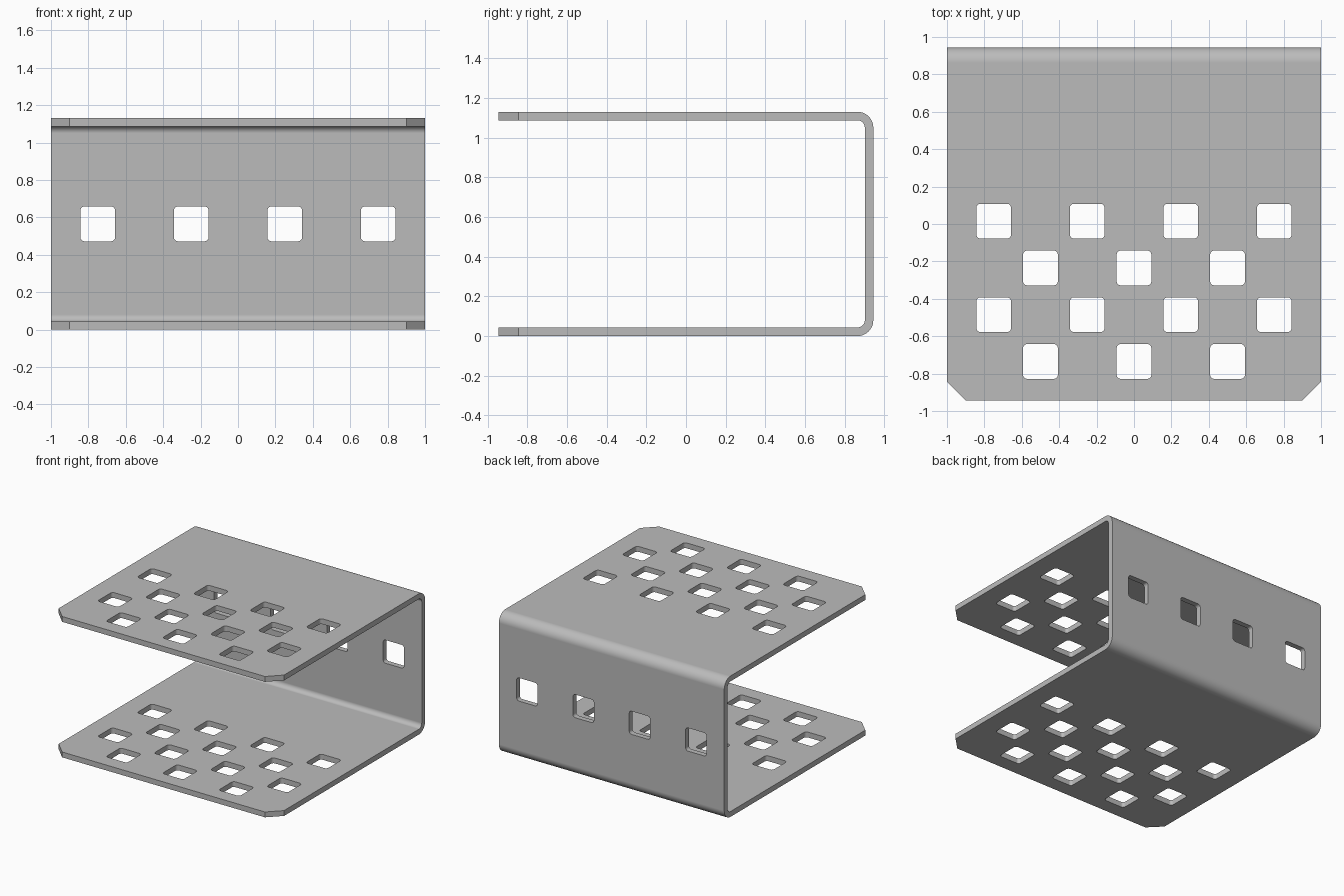
import bpy, bmesh
from math import cos, sin, pi

if "Cube" in bpy.data.objects:
    bpy.data.objects.remove(bpy.data.objects["Cube"])

HALF_W, HALF_D, HEIGHT = 1.0, 0.944, 1.13
THICK, BEND = 0.043, 0.08
HOLE, HOLE_R, CHAMFER = 0.186, 0.022, 0.1


def arc(cx, cy, r, start, end, steps):
    return [(cx + r * cos(start + (end - start) * i / steps),
             cy + r * sin(start + (end - start) * i / steps)) for i in range(steps + 1)]


def prism(bm, outline, low, high, place):
    """Extrude a 2D outline from low to high; place maps (u, v, w) to x, y, z."""
    rings = [[bm.verts.new(place(u, v, w)) for u, v in outline] for w in (low, high)]
    bm.faces.new(rings[0])
    bm.faces.new(rings[1])
    n = len(outline)
    for i in range(n):
        j = (i + 1) % n
        bm.faces.new((rings[0][i], rings[0][j], rings[1][j], rings[1][i]))


def finish(bm, name):
    bmesh.ops.recalc_face_normals(bm, faces=bm.faces)
    mesh = bpy.data.meshes.new(name)
    bm.to_mesh(mesh)
    bm.free()
    obj = bpy.data.objects.new(name, mesh)
    bpy.context.collection.objects.link(obj)
    return obj


def rounded_square(cx, cy):
    h = HOLE / 2 - HOLE_R
    points = []
    for k, (sx, sy) in enumerate(((1, 1), (-1, 1), (-1, -1), (1, -1))):
        points += arc(cx + sx * h, cy + sy * h, HOLE_R, k * pi / 2, (k + 1) * pi / 2, 5)
    return points


along_x = lambda u, v, w: (w, u, v)
along_y = lambda u, v, w: (u, w, v)
along_z = lambda u, v, w: (u, v, w)

# Bent sheet: U profile with rounded bends at the back
bend_y = HALF_D - BEND
inner = BEND - THICK
profile = [(-HALF_D, 0)]
profile += arc(bend_y, BEND, BEND, -pi / 2, 0, 10)
profile += arc(bend_y, HEIGHT - BEND, BEND, 0, pi / 2, 10)
profile += [(-HALF_D, HEIGHT), (-HALF_D, HEIGHT - THICK)]
profile += arc(bend_y, HEIGHT - BEND, inner, pi / 2, 0, 10)
profile += arc(bend_y, BEND, inner, 0, -pi / 2, 10)
profile += [(-HALF_D, THICK)]
bm = bmesh.new()
prism(bm, profile, -HALF_W, HALF_W, along_x)
bracket = finish(bm, "u_bracket")

# Cutter: staggered flange holes, back wall holes and corner chamfers
bm = bmesh.new()
wide, narrow = (-0.75, -0.25, 0.25, 0.75), (-0.5, 0, 0.5)
for row in range(4):
    for x in (narrow if row % 2 else wide):
        prism(bm, rounded_square(x, 0.015 - 0.25 * row), -0.1, HEIGHT + 0.1, along_z)
for x in wide:
    prism(bm, rounded_square(x, HEIGHT / 2), 0.8, 1.05, along_y)
for side in (-1, 1):
    diamond = arc(side * HALF_W, -HALF_D, CHAMFER, 0, 1.5 * pi, 3)
    prism(bm, diamond, -0.1, HEIGHT + 0.1, along_z)
cutter = finish(bm, "hole_cutter")
cutter.hide_render = True

bpy.ops.object.select_all(action='DESELECT')
bpy.context.view_layer.objects.active = bracket
bracket.select_set(True)
cut = bracket.modifiers.new("holes", 'BOOLEAN')
cut.operation = 'DIFFERENCE'
cut.solver = 'EXACT'
cut.object = cutter
bpy.ops.object.modifier_apply(modifier=cut.name)
bpy.data.objects.remove(cutter)

# Smooth bends, flat sheet faces
bpy.ops.object.shade_smooth_by_angle(angle=pi / 6)
weighted = bracket.modifiers.new("clean_shading", 'WEIGHTED_NORMAL')
weighted.keep_sharp = True
weighted.weight = 100

# Grey metal
grey = bpy.data.materials.new("grey_metal")
grey.use_nodes = True
colour = (0.5, 0.5, 0.5, 1)
grey.diffuse_color = colour
grey.node_tree.nodes["Principled BSDF"].inputs["Base Color"].default_value = colour
bracket.data.materials.clear()
bracket.data.materials.append(grey)
